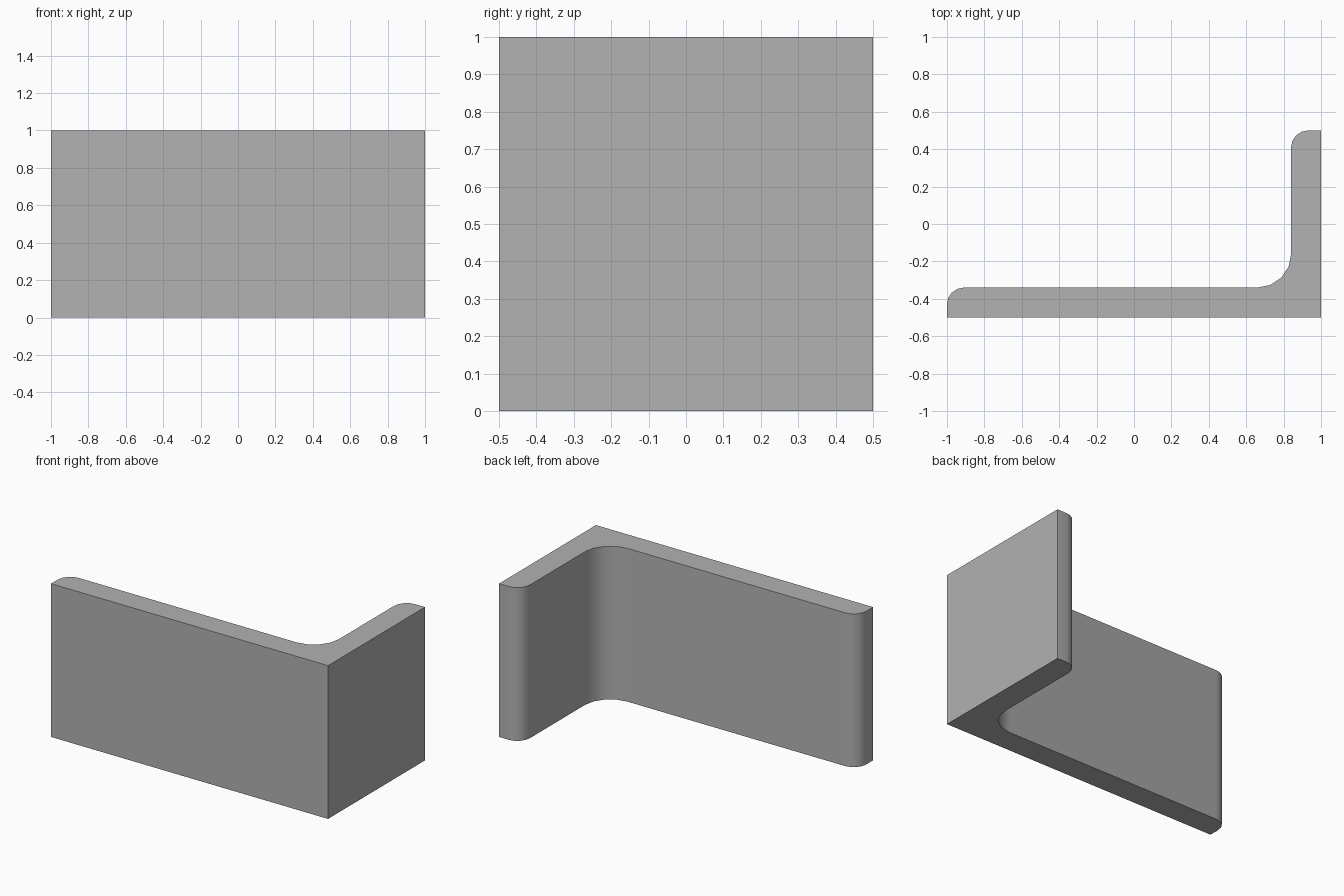
import bpy, bmesh
from math import cos, sin, pi, radians

cube = bpy.data.objects.get("Cube")
if cube:
    bpy.data.objects.remove(cube, do_unlink=True)

T = 0.16        # leg thickness
TOE = 0.09      # rounding at the leg ends
ROOT = 0.18     # fillet in the inner corner
STEPS = 4


def arc(cx, cy, r, start, end):
    """Points along an arc, angles in quarter turns."""
    angles = [(start + (end - start) * i / STEPS) * pi / 2 for i in range(STEPS + 1)]
    return [(cx + r * cos(a), cy + r * sin(a)) for a in angles]


# Steel grey
grey = bpy.data.materials.new("steel_grey")
grey.use_nodes = True
colour = (0.445, 0.445, 0.445, 1)
grey.diffuse_color = colour
grey.node_tree.nodes["Principled BSDF"].inputs["Base Color"].default_value = colour

# L-shaped profile, counter-clockwise
inner_x, inner_y = 1 - T, -0.5 + T
profile = [(-1, -0.5), (1, -0.5), (1, 0.5)]
profile += arc(inner_x + TOE, 0.5 - TOE, TOE, 1, 2)
profile += arc(inner_x - ROOT, inner_y + ROOT, ROOT, 0, -1)
profile += arc(-1 + TOE, inner_y - TOE, TOE, 1, 2)

# Extrude the profile upwards
bm = bmesh.new()
base = bm.faces.new([bm.verts.new((x, y, 0)) for x, y in profile])
top = bmesh.ops.extrude_face_region(bm, geom=[base], use_keep_orig=True)
bmesh.ops.translate(bm, vec=(0, 0, 1),
                    verts=[v for v in top["geom"] if isinstance(v, bmesh.types.BMVert)])
bmesh.ops.recalc_face_normals(bm, faces=bm.faces)
mesh = bpy.data.meshes.new("angle_bar")
bm.to_mesh(mesh)
bm.free()
mesh.materials.append(grey)
bar = bpy.data.objects.new("angle_bar", mesh)
bpy.context.collection.objects.link(bar)

# Smooth the rounded edges, keep the corners sharp
bpy.ops.object.select_all(action="DESELECT")
bar.select_set(True)
bpy.context.view_layer.objects.active = bar
bpy.ops.object.shade_smooth_by_angle(angle=radians(40))
